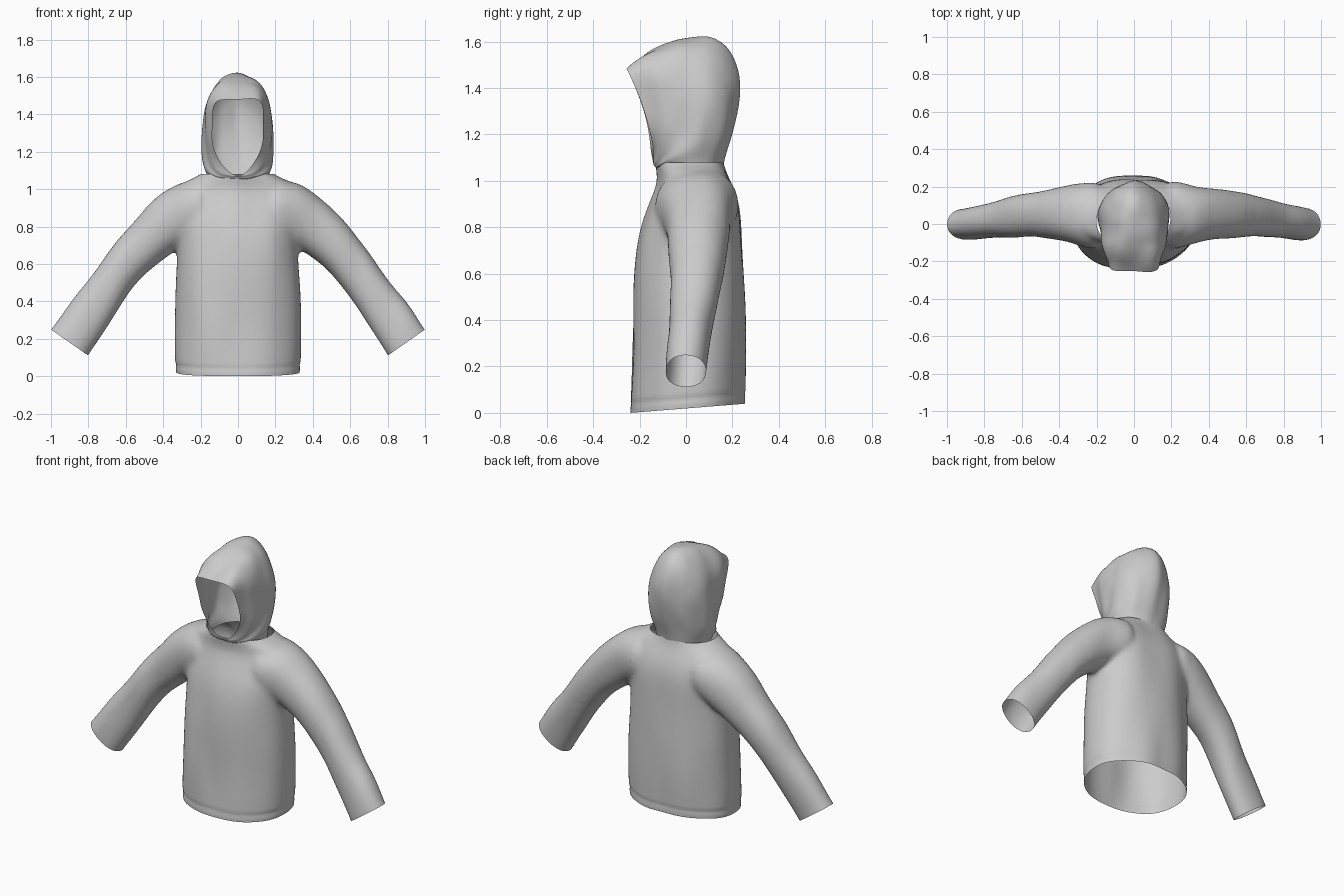
import bpy, bmesh, math
from mathutils import Vector, noise

if "Cube" in bpy.data.objects:
    bpy.data.objects.remove(bpy.data.objects["Cube"])

N = 32


def ring(p, q, side, ep=0.9, eq=0.9):
    """Closed section from near point p to far point q, half-width vector side."""
    p, q, side = Vector(p), Vector(q), Vector(side)
    mid, half = (p + q) / 2, (q - p) / 2
    pts = []
    for i in range(N):
        a = 2 * math.pi * i / N
        c, s = math.cos(a), math.sin(a)
        e = eq if c > 0 else ep
        pts.append(mid + half * math.copysign(abs(c) ** e, c)
                   + side * math.copysign(abs(s) ** e, s))
    return pts


def loft(bm, rings, caps):
    rows = [[bm.verts.new(p) for p in r] for r in rings]
    for a, b in zip(rows, rows[1:]):
        for i in range(N):
            j = (i + 1) % N
            bm.faces.new((a[i], a[j], b[j], b[i]))
    if caps:
        bm.faces.new(rows[0])
        bm.faces.new(rows[-1])


def to_object(bm, name):
    bmesh.ops.recalc_face_normals(bm, faces=bm.faces)
    me = bpy.data.meshes.new(name)
    bm.to_mesh(me)
    bm.free()
    ob = bpy.data.objects.new(name, me)
    bpy.context.collection.objects.link(ob)
    return ob


def bake(ob):
    """Apply all modifiers and return the result as a bmesh."""
    dg = bpy.context.evaluated_depsgraph_get()
    bm = bmesh.new()
    bm.from_mesh(ob.evaluated_get(dg).to_mesh())
    bpy.data.objects.remove(ob)
    return bm


def wrinkle(bm, amount, freq):
    bm.normal_update()
    moves = [(v, v.normal * amount * noise.noise(
        Vector((v.co.x * freq[0], v.co.y * freq[1], v.co.z * freq[2])))) for v in bm.verts]
    for v, d in moves:
        v.co += d


def smooth(ob):
    for p in ob.data.polygons:
        p.use_smooth = True


# torso: z, half width, front y, back y
torso = [(-0.12, .32, -.24, .25), (0, .328, -.242, .252), (.06, .338, -.242, .255),
         (.25, .335, -.238, .257), (.45, .335, -.232, .257), (.6, .328, -.224, .254),
         (.75, .325, -.207, .248), (.85, .345, -.178, .242), (.93, .35, -.142, .226),
         (1.0, .335, -.115, .196), (1.045, .27, -.122, .174), (1.085, .172, -.13, .163),
         (1.16, .13, -.125, .155)]
# sleeve: top x, z, bottom x, z, front y, back y
sleeve = [(.14, 1.06, .14, .78, -.15, .235), (.27, 1.045, .24, .725, -.135, .222),
          (.39, 1.003, .31, .69, -.1, .2), (.51, .895, .42, .61, -.08, .185),
          (.66, .712, .525, .535, -.07, .16), (.83, .48, .66, .325, -.068, .125),
          (1.005, .252, .798, .107, -.09, .074), (1.095, .126, .888, -.019, -.09, .074)]

bm = bmesh.new()
loft(bm, [ring((0, f, z), (0, b, z), (w, 0, 0), .88, .88) for z, w, f, b in torso], True)
for sx in (1, -1):
    loft(bm, [ring((sx * bx, (f + b) / 2, bz), (sx * tx, (f + b) / 2, tz), (0, (b - f) / 2, 0))
              for tx, tz, bx, bz, f, b in sleeve], True)
body = to_object(bm, "jacket_body")

# fuse torso and sleeves into one skin
m = body.modifiers.new("round", 'SUBSURF')
m.levels = m.render_levels = 2
m = body.modifiers.new("fuse", 'REMESH')
m.mode = 'VOXEL'
m.voxel_size = 0.011
m = body.modifiers.new("soften", 'SMOOTH')
m.factor = 0.5
m.iterations = 22
bm = bake(body)

# cloth folds and the stitched hem line
wrinkle(bm, .012, (6, 4, 2))
for v in bm.verts:
    if abs(v.co.x) < .4:
        k = 1 - .012 * math.exp(-((v.co.z - .06 - .08 * v.co.y) / .012) ** 2)
        v.co.x *= k
        v.co.y *= k

# cut open the hem, neck and cuffs
cuts = [((0, -.24, 0), (0, .08, -1)), ((0, 0, 1.08), (0, 0, 1)),
        ((.9, 0, .18), (.14, 0, -.2)), ((-.9, 0, .18), (-.14, 0, -.2))]
for co, no in cuts:
    bmesh.ops.bisect_plane(bm, geom=bm.verts[:] + bm.edges[:] + bm.faces[:],
                           plane_co=co, plane_no=no, clear_outer=True)
body = to_object(bm, "jacket_body")
smooth(body)

# hood: sections fanning from the face opening back and down to the neck
# throat y, z, far y, z, half width, throat exponent, far exponent
hood = [(-.135, 1.07, -.254, 1.482, .138, 1.25, .3), (-.137, 1.07, -.2, 1.53, .155, 1.0, .45),
        (-.138, 1.07, -.13, 1.58, .167, .85, .65), (-.138, 1.07, -.03, 1.608, .178, .75, .85),
        (-.136, 1.067, .08, 1.634, .184, .7, .98), (-.134, 1.064, .178, 1.596, .188, .7, 1.1),
        (-.132, 1.061, .24, 1.48, .19, .7, 1.15), (-.13, 1.058, .232, 1.36, .192, .7, 1.1),
        (-.128, 1.058, .208, 1.22, .19, .75, 1), (-.124, 1.056, .163, 1.1, .168, .85, .9),
        (-.115, 1.045, .155, 1.05, .165, .9, .9)]
bm = bmesh.new()
loft(bm, [ring((0, py, pz), (0, qy, qz), (w, 0, 0), ep, eq)
          for py, pz, qy, qz, w, ep, eq in hood], False)
hood_ob = to_object(bm, "hood")
m = hood_ob.modifiers.new("round", 'SUBSURF')
m.levels = m.render_levels = 2
bm = bake(hood_ob)
wrinkle(bm, .014, (9, 9, 5))
# hollow the face edge slightly in side view
for v in bm.verts:
    if v.co.y < 0 and 1.08 < v.co.z < 1.48:
        v.co.y += .02 * math.sin(math.pi * (v.co.z - 1.08) / .4) * min(1, -v.co.y / .15)
hood_ob = to_object(bm, "hood")
smooth(hood_ob)
